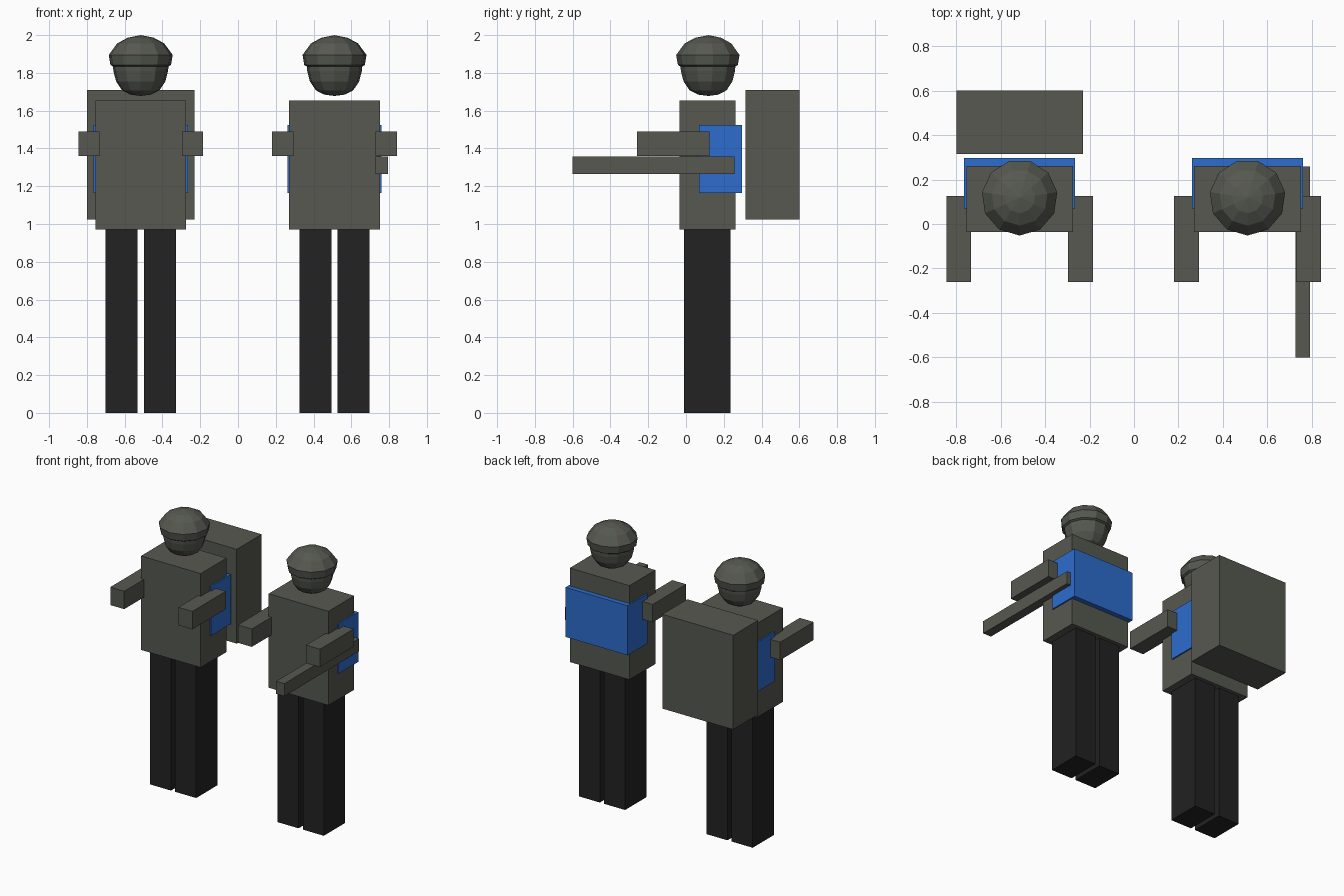
import bpy, bmesh, math

cube = bpy.data.objects.get("Cube")
if cube:
    bpy.data.objects.remove(cube)


def material(name, rgb):
    m = bpy.data.materials.new(name)
    m.use_nodes = True
    m.diffuse_color = (*rgb, 1)
    m.node_tree.nodes["Principled BSDF"].inputs["Base Color"].default_value = (*rgb, 1)
    return m


OLIVE = material("olive_grey", (0.092, 0.098, 0.08))
BLACK = material("trouser_black", (0.016, 0.016, 0.016))
BLUE = material("bright_blue", (0.026, 0.15, 0.61))


def finish(name, bm, mat):
    bmesh.ops.recalc_face_normals(bm, faces=bm.faces)
    mesh = bpy.data.meshes.new(name)
    bm.to_mesh(mesh)
    bm.free()
    mesh.materials.append(mat)
    obj = bpy.data.objects.new(name, mesh)
    bpy.context.collection.objects.link(obj)
    return obj


def box(name, mat, xs, ys, zs):
    """Box from its limits along each axis."""
    bm = bmesh.new()
    bmesh.ops.create_cube(bm, size=1)
    for v in bm.verts:
        for i, (lo, hi) in enumerate((xs, ys, zs)):
            v.co[i] = (lo + hi) / 2 + v.co[i] * (hi - lo)
    return finish(name, bm, mat)


def lathe(name, mat, cx, cy, profile, sides=11):
    """Faceted solid turned around a vertical axis; one facet faces back."""
    bm = bmesh.new()
    rings = []
    for r, z in profile:
        if r == 0:
            rings.append([bm.verts.new((cx, cy, z))] * sides)
            continue
        angles = [2 * math.pi * i / sides - math.pi / 2 for i in range(sides)]
        rings.append([bm.verts.new((cx + r * math.cos(a), cy + r * math.sin(a), z))
                      for a in angles])
    for a, b in zip(rings, rings[1:]):
        for i in range(sides):
            j = (i + 1) % sides
            bm.faces.new(dict.fromkeys((a[i], a[j], b[j], b[i])))
    return finish(name, bm, mat)


HELMET = [(0, 2.0), (0.07, 1.986), (0.126, 1.956), (0.171, 1.895),
          (0.162, 1.842), (0.145, 1.832), (0, 1.83)]
HEAD = [(0, 1.85), (0.149, 1.838), (0.146, 1.81), (0.132, 1.755),
        (0.1, 1.708), (0.055, 1.685), (0, 1.678)]

# Two matching figures standing side by side
for label, cx in (("right", -0.515), ("left", 0.511)):
    person = label + "_figure_"
    box(person + "torso", OLIVE, (cx - 0.24, cx + 0.24), (-0.035, 0.262), (0.972, 1.655))
    box(person + "back_pouch", BLUE, (cx - 0.25, cx + 0.25), (0.07, 0.297), (1.165, 1.525))
    lathe(person + "head", OLIVE, cx, 0.119, HEAD)
    lathe(person + "helmet", OLIVE, cx, 0.119, HELMET)
    # Paired limbs
    for side, s in (("right", -1), ("left", 1)):
        box(person + side + "_leg", BLACK, sorted((cx + s * 0.017, cx + s * 0.186)),
            (-0.01, 0.235), (0, 0.972))
        box(person + side + "_arm", OLIVE, sorted((cx + s * 0.218, cx + s * 0.33)),
            (-0.26, 0.125), (1.36, 1.49))

# Large pack behind one figure, long bar held by the other
box("backpack", OLIVE, (-0.8, -0.23), (0.314, 0.6), (1.025, 1.71))
box("held_bar", OLIVE, (0.727, 0.793), (-0.6, 0.258), (1.265, 1.357))
